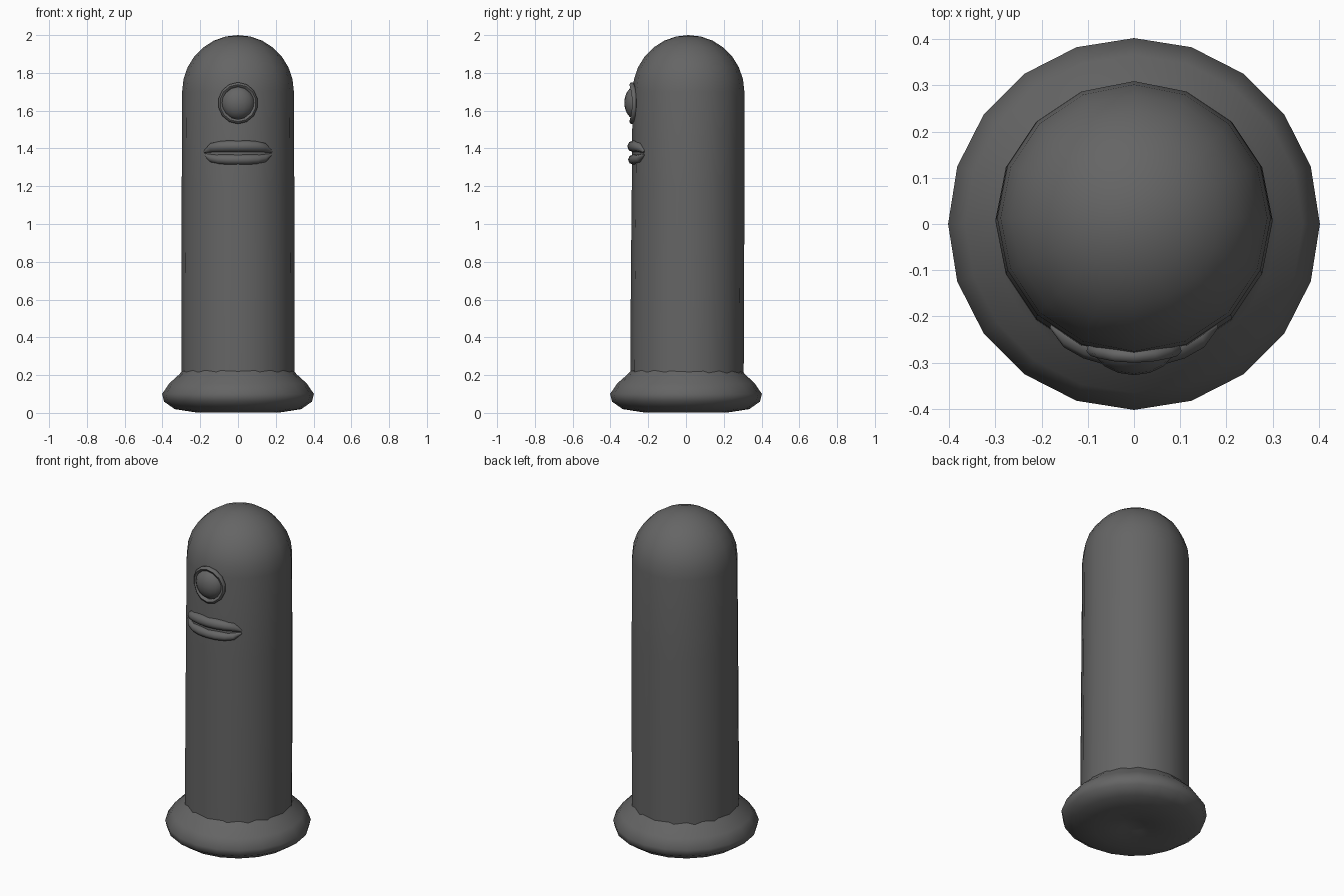
import bpy, bmesh, math
from mathutils import Vector

if "Cube" in bpy.data.objects:
    bpy.data.objects.remove(bpy.data.objects["Cube"])

grey = bpy.data.materials.new("dark_grey")
grey.diffuse_color = (0.13, 0.13, 0.13, 1)
grey.use_nodes = True
grey.node_tree.nodes["Principled BSDF"].inputs["Base Color"].default_value = grey.diffuse_color


def finish(name, bm, angle=60):
    """Turn a bmesh into a smooth-shaded grey object."""
    bmesh.ops.recalc_face_normals(bm, faces=bm.faces)
    mesh = bpy.data.meshes.new(name)
    bm.to_mesh(mesh)
    bm.free()
    mesh.materials.append(grey)
    ob = bpy.data.objects.new(name, mesh)
    bpy.context.collection.objects.link(ob)
    bpy.context.view_layer.objects.active = ob
    ob.select_set(True)
    bpy.ops.object.shade_smooth_by_angle(angle=math.radians(angle))
    ob.select_set(False)
    return ob


def skin(bm, rings, closed=False):
    """Bridge rings of equal vertex count with quads."""
    n = len(rings[0])
    for k in range(len(rings) if closed else len(rings) - 1):
        a, b = rings[k], rings[(k + 1) % len(rings)]
        for i in range(n):
            j = (i + 1) % n
            bm.faces.new((a[i], a[j], b[j], b[i]))


def lathe(name, profile, sides):
    """Revolve (radius, z, centre_y) points; zero radius makes a pole."""
    bm = bmesh.new()
    rings = []
    for r, z, cy in profile:
        rings.append([bm.verts.new((r * math.cos(math.tau * i / sides),
                                    cy + r * math.sin(math.tau * i / sides), z))
                      for i in range(sides)])
    skin(bm, rings)
    bmesh.ops.remove_doubles(bm, verts=bm.verts, dist=1e-5)
    return finish(name, bm)


def front_y(x):
    """Front surface of the column at a given x."""
    return 0.013 - math.sqrt(0.297 ** 2 - x * x)


def tube(name, path, radii, sides=8, closed=False):
    """Sweep a round section along a path."""
    bm = bmesh.new()
    rings, n = [], len(path)
    for k, p in enumerate(path):
        a = path[(k - 1) % n] if closed or k else p
        b = path[(k + 1) % n] if closed or k < n - 1 else p
        t = (b - a).normalized()
        out = Vector((p.x, p.y - 0.013, 0)).normalized()
        side = t.cross(out).normalized()
        out = side.cross(t)
        rings.append([bm.verts.new(p + radii[k] * (math.cos(math.tau * i / sides) * out
                                                   + math.sin(math.tau * i / sides) * side))
                      for i in range(sides)])
    skin(bm, rings, closed)
    if not closed:
        bm.faces.new(rings[0])
        bm.faces.new(rings[-1])
    return finish(name, bm)


# Column with domed top
dome = [(0.296 * math.cos(math.pi / 2 * k / 7), 1.7 + 0.3 * math.sin(math.pi / 2 * k / 7), 0.013)
        for k in range(7)] + [(0, 2.0, 0.013)]
lathe("body", [(0.3, 0.12, 0.005), (0.3, 0.7, 0.008), (0.298, 1.2, 0.011)] + dome, 16)

# Flared foot with a shallow dimple underneath
lathe("foot", [(0.285, 0.235, 0.004), (0.31, 0.205, 0.002), (0.365, 0.155, 0), (0.402, 0.1, 0),
               (0.392, 0.06, 0), (0.335, 0.02, 0), (0.22, 0.002, 0), (0.12, 0.006, 0),
               (0.06, 0.022, 0), (0, 0.03, 0)], 20)

# Eyeball
bm = bmesh.new()
bmesh.ops.create_uvsphere(bm, u_segments=16, v_segments=10, radius=0.09)
bmesh.ops.scale(bm, vec=(1, 0.72, 1), verts=bm.verts)
bmesh.ops.translate(bm, vec=(0, -0.262, 1.642), verts=bm.verts)
finish("eyeball", bm)

# Eyelid ring wrapped on the column
ring = []
for i in range(14):
    a = math.tau * (i + 0.5) / 14
    x = 0.092 * math.cos(a)
    ring.append(Vector((x, front_y(x) - 0.002, 1.64 + 0.098 * math.sin(a))))
tube("eyelid", ring, [0.014] * 14, 6, True)

# Upper and lower lip, meeting at the corners
for name, z, thick in (("upper_lip", 1.411, 0.031), ("lower_lip", 1.341, 0.027)):
    xs = (-0.178, -0.14, -0.1, -0.05, 0, 0.05, 0.1, 0.14, 0.178)
    size = (0.2, 0.8, 0.95, 1, 1, 1, 0.95, 0.8, 0.2)
    path = [Vector((x, front_y(x) + 0.004, 1.375 + (z - 1.375) * s)) for x, s in zip(xs, size)]
    tube(name, path, [thick * s for s in size])
